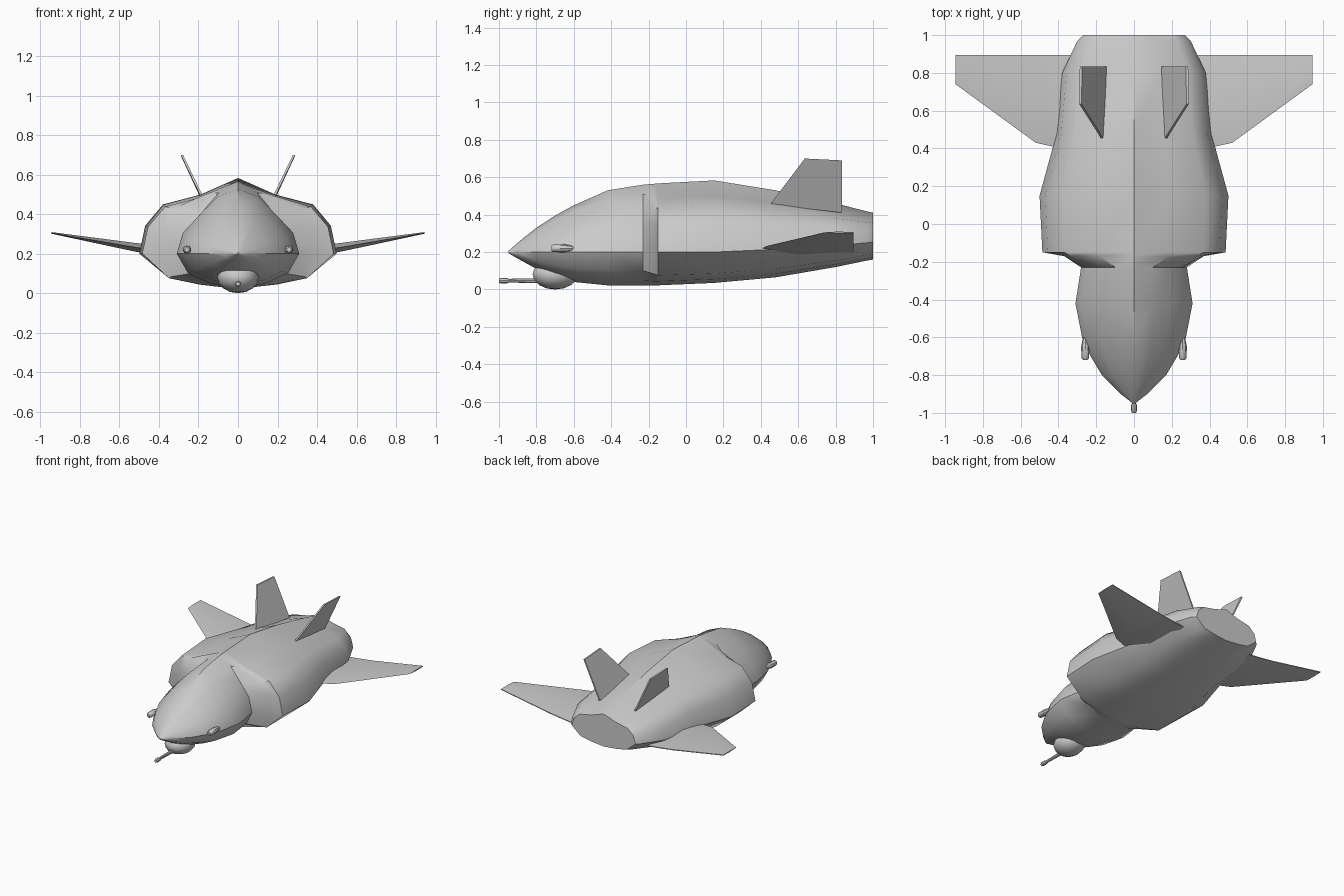
import bpy, bmesh, math

if "Cube" in bpy.data.objects:
    bpy.data.objects.remove(bpy.data.objects["Cube"])


def loft(name, rings, angle=35, mirror=False):
    """Skin closed rings of equal point count, cap both ends."""
    bm = bmesh.new()
    loops = [[bm.verts.new(p) for p in ring] for ring in rings]
    n = len(loops[0])
    for a, b in zip(loops, loops[1:]):
        for i in range(n):
            j = (i + 1) % n
            bm.faces.new((a[i], a[j], b[j], b[i]))
    bm.faces.new(loops[0])
    bm.faces.new(loops[-1])
    bmesh.ops.recalc_face_normals(bm, faces=bm.faces)
    me = bpy.data.meshes.new(name)
    bm.to_mesh(me)
    bm.free()
    ob = bpy.data.objects.new(name, me)
    bpy.context.collection.objects.link(ob)
    return finish(ob, angle, mirror)


def finish(ob, angle, mirror=False):
    bpy.ops.object.select_all(action='DESELECT')
    bpy.context.view_layer.objects.active = ob
    ob.select_set(True)
    bpy.ops.object.shade_smooth_by_angle(angle=math.radians(angle))
    if mirror:
        ob.modifiers.new("mirror", 'MIRROR')
    return ob


def turned(name, x, z, profile, sides=8, mirror=False):
    """Round part along y from (y, radius) pairs."""
    rings = [[(x + r * math.cos(2 * math.pi * i / sides), y,
               z + r * math.sin(2 * math.pi * i / sides)) for i in range(sides)]
             for y, r in profile]
    return loft(name, rings, 40, mirror)


# Half cross-sections, relative to half width and to top / bottom height
NOSE = [(0, 1), (.35, .86), (.66, .56), (.9, .32), (1, 0), (.82, -.55), (.45, -.85), (0, -1)]
LIP = [(0, 1), (.5, .8), (.9, .62), (1, .4), (1, 0), (.92, -.65), (.5, -.87), (0, -1)]
BODY = [(0, 1), (.38, .78), (.76, .65), (.94, .37), (1, 0), (.72, -.7), (.4, -.88), (0, -1)]


def section(shape, y, w, top, mid, bottom):
    half = [(u * w, y, mid + v * ((top - mid) if v > 0 else (mid - bottom))) for u, v in shape]
    return half + [(-x, yy, z) for x, yy, z in half[-2:0:-1]]


# Fuselage: pointed nose, step out to the side intakes, tapered tail
loft("fuselage", [
    section(NOSE, -.95, .006, .205, .2, .195),
    section(NOSE, -.90, .07, .25, .2, .165),
    section(NOSE, -.80, .17, .33, .2, .11),
    section(NOSE, -.70, .23, .395, .2, .07),
    section(NOSE, -.60, .275, .45, .2, .04),
    section(NOSE, -.42, .31, .53, .2, .022),
    section(NOSE, -.23, .28, .56, .2, .02),
    section(LIP, -.17, .37, .565, .2, .02),
    section(BODY, -.15, .485, .567, .2, .022),
    section(BODY, .15, .5, .583, .2, .035),
    section(BODY, .48, .41, .53, .215, .065),
    section(BODY, .80, .38, .46, .235, .12),
    section(BODY, .97, .30, .417, .25, .155),
    section(BODY, 1.0, .27, .41, .25, .16),
], 38)

# Wings: thin swept sections (x, leading edge y, z, half thickness)
loft("wings", [
    [(x, le, z), (x, le + .4 * (.895 - le), z + t), (x, .895, z + .003),
     (x, .895, z - .003), (x, le + .4 * (.895 - le), z - t)]
    for x, le, z, t in [(.3, .39, .205, .025), (.43, .41, .22, .025),
                        (.52, .43, .232, .022), (.945, .74, .305, .004)]
], 35, True)

# Canted tail fins
loft("tail_fins", [
    [(fx, fy, z) for fx, fy, z in
     [(.165 + d, .45, .455), (.15 + d, .835, .41), (.28 + d, .835, .69), (.283 + d, .635, .70)]]
    for d in (-.005, .007)
], 20, True)

# Chin turret
bpy.ops.mesh.primitive_uv_sphere_add(segments=16, ring_count=8, location=(0, -.70, .08))
turret = bpy.context.object
turret.name = "chin_turret"
turret.scale = (.105, .12, .08)
finish(turret, 40)

# Gun barrel with muzzle, and side pods
turned("gun_barrel", 0, .047, [(-1, .011), (-.99, .015), (-.96, .015), (-.945, .01), (-.72, .015)])
turned("side_pods", .258, .22, [(-.72, .012), (-.71, .02), (-.65, .022), (-.61, .014), (-.59, .004)],
       8, True)
